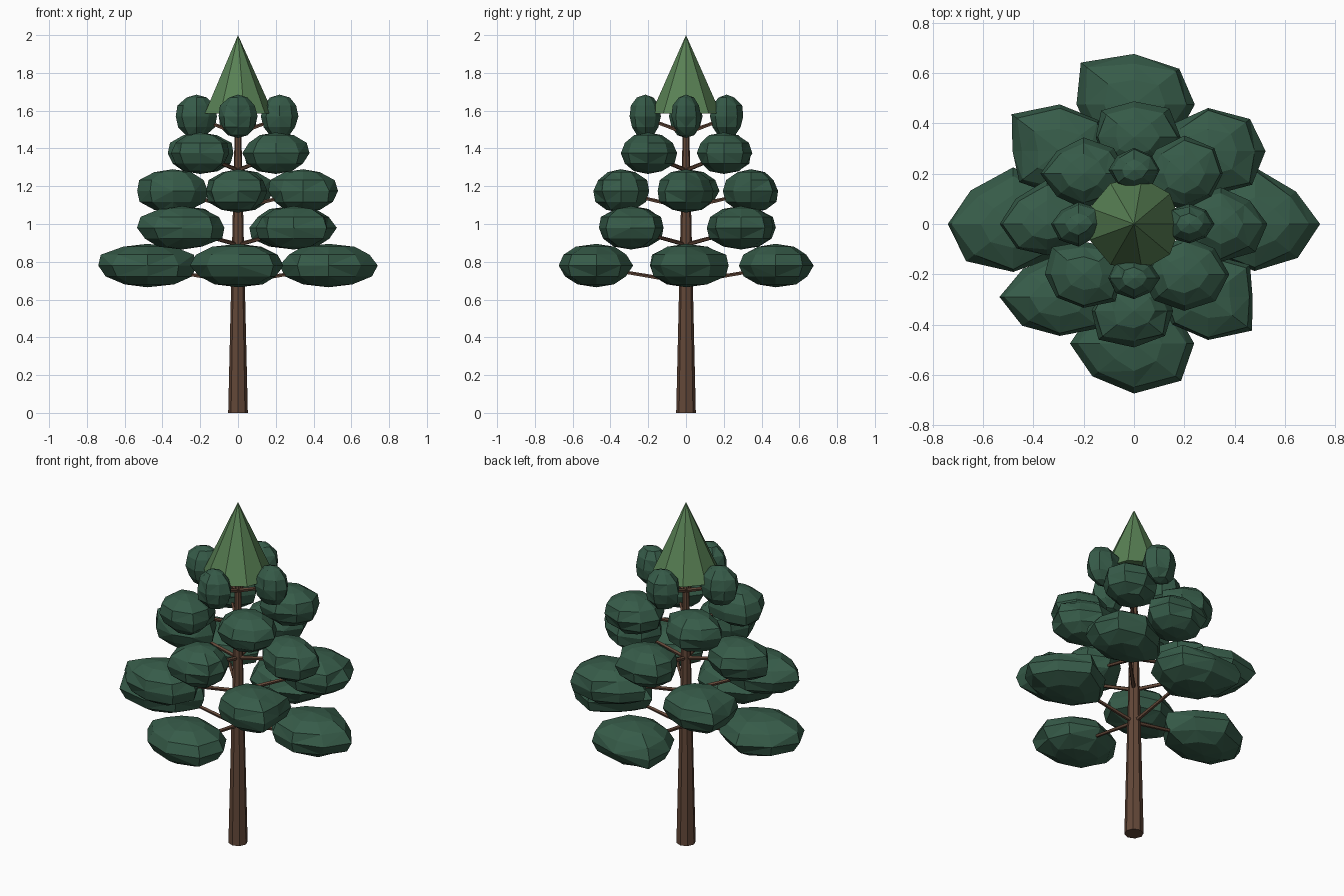
import bpy, bmesh, math, random
from mathutils import Vector

cube = bpy.data.objects.get("Cube")
if cube:
    bpy.data.objects.remove(cube)


def material(name, rgb):
    m = bpy.data.materials.new(name)
    m.use_nodes = True
    m.diffuse_color = (*rgb, 1)
    m.node_tree.nodes["Principled BSDF"].inputs["Base Color"].default_value = (*rgb, 1)
    return m


bark = material("bark brown", (0.125, 0.064, 0.04))
needles = material("dark needle green", (0.037, 0.105, 0.066))
fresh = material("light needle green", (0.10, 0.22, 0.09))


def add_object(name, bm, mat):
    bmesh.ops.recalc_face_normals(bm, faces=bm.faces)
    mesh = bpy.data.meshes.new(name)
    bm.to_mesh(mesh)
    bm.free()
    mesh.materials.append(mat)
    obj = bpy.data.objects.new(name, mesh)
    bpy.context.collection.objects.link(obj)
    return obj


def taper(name, start, end, r1, r2, sides, mat):
    """Straight tapered rod or cone between two points."""
    start, end = Vector(start), Vector(end)
    axis = end - start
    bm = bmesh.new()
    bmesh.ops.create_cone(bm, cap_ends=True, segments=sides, radius1=r1,
                          radius2=r2, depth=axis.length)
    obj = add_object(name, bm, mat)
    obj.location = (start + end) / 2
    if abs(axis.x) + abs(axis.y) > 0:
        obj.rotation_euler = axis.to_track_quat('Z', 'Y').to_euler()
    return obj


def clump(name, centre, half, outline, rng):
    """Faceted needle clump; outline scales its eight columns, in percent."""
    bm = bmesh.new()
    bmesh.ops.create_uvsphere(bm, u_segments=8, v_segments=6, radius=1)
    for v in bm.verts:
        x, y, z = v.co
        column = round(math.atan2(y, x) / (math.tau / 8)) % 8
        k = outline[column] / 100
        if abs(z) > 0.1:
            k *= rng.uniform(0.92, 1.1)
        v.co = Vector(centre) + Vector((x * k * half[0], y * k * half[1], z * half[2]))
    bmesh.ops.triangulate(bm, faces=bm.faces)
    add_object(name, bm, needles)


# Trunk and crown tip
taper("trunk", (0, 0, 0), (0, 0, 1.6), 0.052, 0.015, 8, bark)
tip = taper("crown_tip", (0, 0, 1.585), (0, 0, 2), 0.187, 0, 9, fresh)
tip.rotation_euler.z = -math.pi / 2

# Outlines of the lower clumps, counterclockwise from +x
outlines = {
    1: [(100, 89, 110, 92, 100, 90, 91, 93), (93, 98, 98, 115, 88, 90, 95, 92),
        (100, 92, 110, 92, 100, 102, 93, 90), (92, 90, 95, 90, 98, 90, 97, 102)],
    2: [(97, 100, 95, 85, 100, 95, 100, 105), (95, 95, 103, 115, 80, 97, 100, 90),
        (95, 100, 95, 88, 102, 90, 86, 97), (75, 100, 95, 90, 86, 86, 95, 105)],
    3: [(100, 88, 97, 100, 100, 90, 100, 105), (100, 108, 95, 100, 82, 90, 100, 90),
        (100, 100, 118, 95, 102, 92, 83, 90), (84, 90, 100, 90, 91, 108, 97, 94)],
}

# Tiers: height, x and y distance, half sizes, on diagonals or not
tiers = [
    (0.78, 0.48, 0.475, (0.26, 0.205, 0.115), False),
    (0.98, 0.295, 0.29, (0.235, 0.18, 0.115), True),
    (1.175, 0.345, 0.345, (0.185, 0.15, 0.115), False),
    (1.375, 0.2, 0.2, (0.17, 0.145, 0.11), True),
    (1.57, 0.22, 0.215, (0.105, 0.085, 0.115), False),
]
straight = [(1, 0), (0, 1), (-1, 0), (0, -1)]
diagonal = [(1, 1), (-1, 1), (-1, -1), (1, -1)]
rng = random.Random(4)
for t, (z, dx, dy, half, is_diagonal) in enumerate(tiers, 1):
    for n, (sx, sy) in enumerate(diagonal if is_diagonal else straight):
        centre = (sx * dx, sy * dy, z)
        if t in outlines:
            outline = outlines[t][n]
        else:
            outline = [rng.uniform(88, 106) for _ in range(8)]
        clump(f"needle_clump_{t}_{n + 1}", centre, half, outline, rng)
        taper(f"branch_{t}_{n + 1}", (0, 0, z - 0.09), (centre[0], centre[1], z - 0.01),
              0.012, 0.008, 5, bark)
